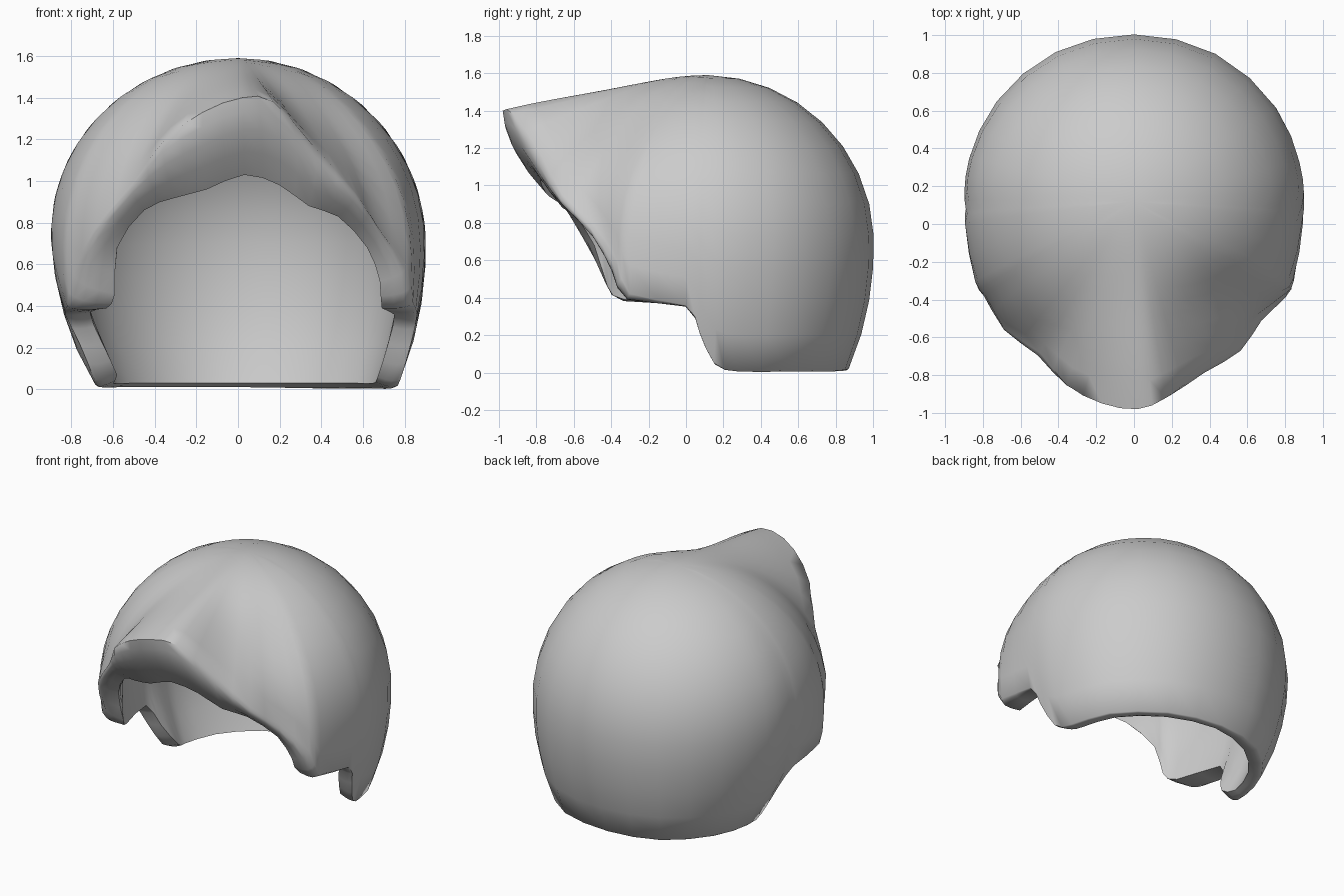
import bpy, bmesh, math
from mathutils import Vector

if "Cube" in bpy.data.objects:
    bpy.data.objects.remove(bpy.data.objects["Cube"])

CENTRE = Vector((0, 0.1, 0.7))

# Outer edge of the shell, counter-clockwise from the front peak
OUTER = [(.02, -.98, 1.40), (.17, -.92, 1.38), (.36, -.78, 1.17), (.56, -.66, .95),
         (.66, -.50, .80), (.81, -.37, .60), (.84, -.30, .42), (.86, 0, .36),
         (.83, .07, .22), (.78, .15, .05), (.75, .28, .01), (.66, .54, .01),
         (.38, .79, .01), (0, .87, .02), (-.36, .79, .02), (-.60, .54, .02),
         (-.68, .28, .02), (-.69, .15, .05), (-.76, .07, .22), (-.83, 0, .36),
         (-.82, -.30, .40), (-.79, -.38, .55), (-.69, -.55, .77), (-.50, -.68, 1.0),
         (-.36, -.85, 1.19), (-.17, -.95, 1.33)]
# Matching inner lip of the opening
LIP = [(.03, -.78, 1.03), (.20, -.73, .98), (.34, -.66, .88), (.48, -.58, .83),
       (.62, -.45, .68), (.68, -.38, .52), (.69, -.30, .39), (.75, 0, .36),
       (.72, .08, .22), (.67, .17, .06), (.65, .28, .03), (.57, .50, .03),
       (.33, .71, .03), (0, .80, .03), (-.31, .71, .03), (-.52, .50, .03),
       (-.60, .28, .03), (-.58, .17, .07), (-.65, .08, .22), (-.71, 0, .37),
       (-.63, -.33, .39), (-.59, -.42, .46), (-.58, -.49, .68), (-.45, -.61, .86),
       (-.30, -.70, .92), (-.15, -.75, .96)]


def smooth_loop(points):
    """Double the points of a closed loop with midpoints on a soft spline."""
    p = [Vector(q) for q in points]
    n = len(p)
    out = []
    for i in range(n):
        a, b, c, d = p[i - 1], p[i], p[(i + 1) % n], p[(i + 2) % n]
        out += [b, (b + c) * 0.5625 - (a + d) * 0.0625]
    return out


def dome_radius(d, scale):
    """Distance from the centre to the head ellipsoid along direction d."""
    rx = 0.93 if d.x < 0 else 0.9
    rz = 0.89 if d.z > 0 else 1.25
    return scale / math.sqrt((d.x / rx) ** 2 + (d.y / .9) ** 2 + (d.z / rz) ** 2)


def dome_ring(rim, t, scale, power, dent=0.0):
    """Ring at fraction t from crown (0) to rim (1), swelling to meet the rim."""
    up = Vector((0, 0.02, 1)).normalized()
    hollow = Vector((.5, -.6, .62)).normalized()
    ring = []
    for p in rim:
        v = p - CENTRE
        end = v.normalized()
        d = up.slerp(end, t)
        extra = v.length - dome_radius(end, scale)
        r = dome_radius(d, scale) + extra * t ** power
        r -= dent * (1 - t ** 4) * math.exp(-((d - hollow).length / .35) ** 2)
        ring.append(CENTRE + d * r)
    return ring


outer, lip = smooth_loop(OUTER), smooth_loop(LIP)


def edge_ring(t):
    """Rounded roll between the outer edge and the lip, fattest at the front."""
    ring = []
    for a, b in zip(outer, lip):
        m = a.lerp(b, t)
        fat = 0.02 + 0.045 * min(1, max(0, -m.y * 1.3))
        m += (m - CENTRE).normalized() * fat * math.sin(math.pi * t)
        m.z = max(m.z, 0)
        ring.append(m)
    return ring


# Outer dome, rounded edge, then inner dome
N = 12
rings = [dome_ring(outer, i / N, 1.0, 3.0, 0.05) for i in range(1, N + 1)]
rings += [edge_ring(t) for t in (.25, .5, .75)]
rings += [dome_ring(lip, i / N, 0.84, 3.0) for i in range(N, 0, -1)]

bm = bmesh.new()
loops = [[bm.verts.new(p) for p in r] for r in rings]
count = len(outer)
for a, b in zip(loops, loops[1:]):
    for i in range(count):
        j = (i + 1) % count
        bm.faces.new((a[i], b[i], b[j], a[j]))
# Close both crowns
for loop, z in ((loops[0], 1.59), (loops[-1], 0.7 + .89 * .84)):
    top = bm.verts.new((0, 0.12, z))
    for i in range(count):
        bm.faces.new((loop[i], loop[(i + 1) % count], top))
bmesh.ops.recalc_face_normals(bm, faces=bm.faces)
mesh = bpy.data.meshes.new("hair_shell")
bm.to_mesh(mesh)
bm.free()

shell = bpy.data.objects.new("hair_shell", mesh)
bpy.context.collection.objects.link(shell)
bpy.context.view_layer.objects.active = shell
shell.select_set(True)
bpy.ops.object.shade_smooth_by_angle(angle=math.radians(60))
